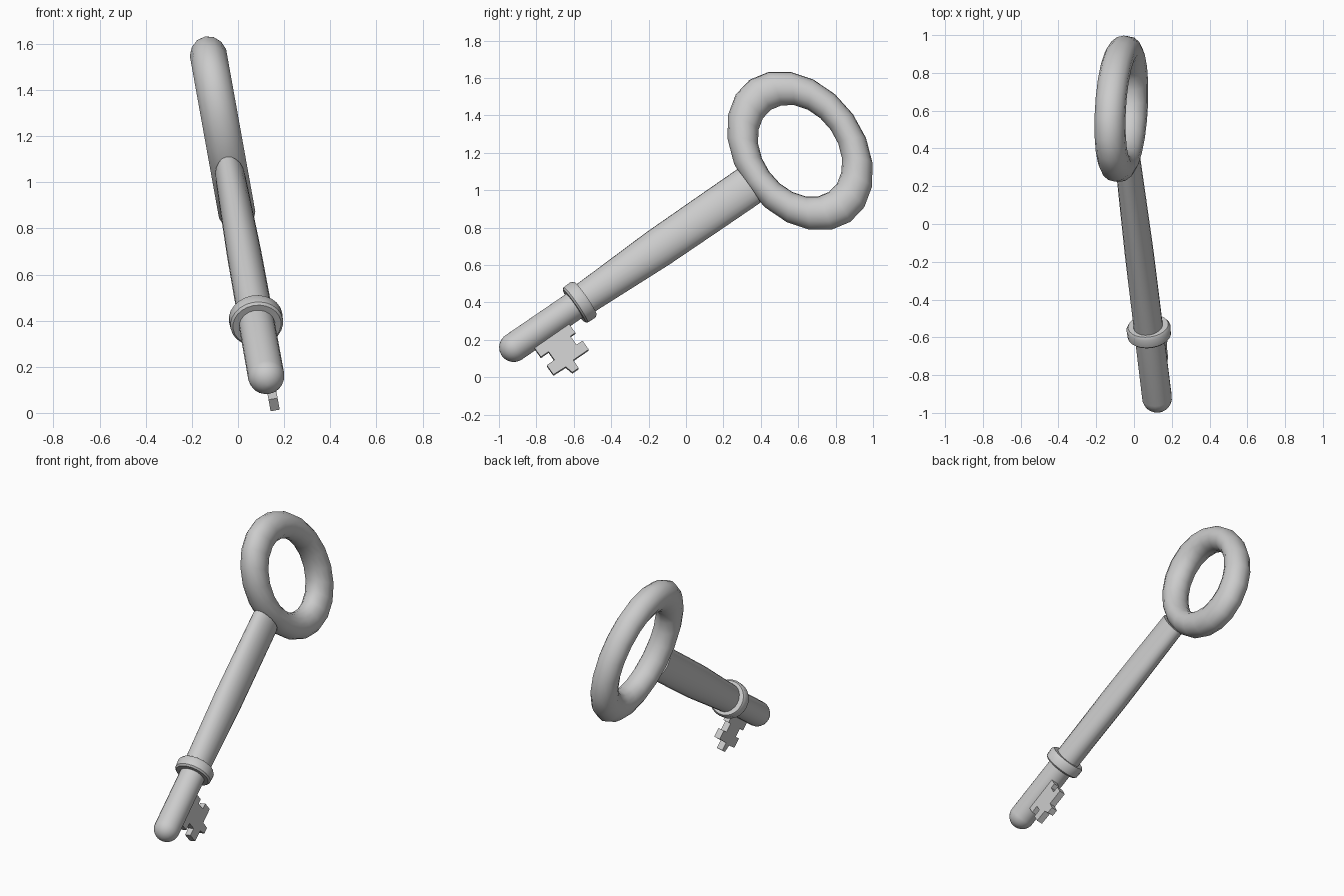
import bpy, bmesh, math
from mathutils import Matrix, Vector

if "Cube" in bpy.data.objects:
    bpy.data.objects.remove(bpy.data.objects["Cube"])

# Key frame: local X runs tip to bow, local Y across, local Z through the flat
ang = math.radians(34.9)
w = Vector((-0.177, 0, 0.984)).normalized()
yv = Vector((0, 1, 0))
d = yv * math.cos(ang) + w * math.sin(ang)
v = -yv * math.sin(ang) + w * math.cos(ang)
n = d.cross(v)
FRAME = Matrix((d, v, n)).transposed().to_4x4()
FRAME.translation = (0.122, -0.92, 0.16)


def finish(name, bm, smooth=40):
    bmesh.ops.recalc_face_normals(bm, faces=bm.faces)
    me = bpy.data.meshes.new(name)
    bm.to_mesh(me)
    bm.free()
    ob = bpy.data.objects.new(name, me)
    bpy.context.collection.objects.link(ob)
    ob.matrix_world = FRAME
    bpy.context.view_layer.objects.active = ob
    ob.select_set(True)
    if smooth:
        bpy.ops.object.shade_smooth_by_angle(angle=math.radians(smooth))
    ob.select_set(False)
    return ob


def loft(name, stations, sides=20, closed=False):
    """Elliptical rings (position, radius across, radius through)."""
    bm = bmesh.new()
    rings = []
    for s, ry, rz in stations:
        rings.append([bm.verts.new((s, ry * math.cos(2 * math.pi * i / sides),
                                    rz * math.sin(2 * math.pi * i / sides)))
                      for i in range(sides)])
    pairs = list(zip(rings, rings[1:]))
    if closed:
        pairs.append((rings[-1], rings[0]))
    else:
        bm.faces.new(rings[0])
        bm.faces.new(rings[-1])
    for a, b in pairs:
        for i in range(sides):
            j = (i + 1) % sides
            bm.faces.new((a[i], a[j], b[j], b[i]))
    return finish(name, bm)


# Rounded tip and lower rod
R = 0.079
tip = [(-R * math.cos(t), R * math.sin(t), R * math.sin(t))
       for t in (math.radians(a) for a in (5, 20, 35, 50, 65, 80, 90))]
loft("tip_rod", tip + [(0.42, 0.078, 0.078)])

# Upper shaft, swelling toward the bow
loft("shaft", [(0.40, 0.087, 0.078), (0.50, 0.09, 0.077),
               (0.94, 0.107, 0.075), (1.25, 0.109, 0.07), (1.53, 0.11, 0.065)])

# Collar with softened rim
loft("collar", [(s, r, r) for s, r in
                ((0.392, 0.07), (0.392, 0.105), (0.402, 0.115), (0.45, 0.117),
                 (0.465, 0.107), (0.465, 0.07))], sides=24, closed=True)

# Bow: oval torus
bm = bmesh.new()
MAJ, MIN = 20, 14
grid = []
for i in range(MAJ):
    a = 2 * math.pi * i / MAJ
    row = []
    for j in range(MIN):
        b = 2 * math.pi * j / MIN
        r = 0.273 + 0.073 * math.cos(b)
        row.append(bm.verts.new((1.865 + r * math.cos(a), 1.36 * r * math.sin(a),
                                 0.082 * math.sin(b))))
    grid.append(row)
for i in range(MAJ):
    for j in range(MIN):
        k, m = (i + 1) % MAJ, (j + 1) % MIN
        bm.faces.new((grid[i][j], grid[k][j], grid[k][m], grid[i][m]))
finish("bow", bm, 60)

# Bit: notched flat plate
outline = [(0.085, -0.04), (0.085, -0.13), (0.135, -0.13), (0.135, -0.185),
           (0.085, -0.185), (0.085, -0.247), (0.163, -0.25), (0.175, -0.295),
           (0.216, -0.295), (0.218, -0.243), (0.318, -0.243), (0.318, -0.185),
           (0.279, -0.185), (0.279, -0.128), (0.311, -0.128), (0.311, -0.04)]
bm = bmesh.new()
face = bm.faces.new([bm.verts.new((x, y, -0.008)) for x, y in outline])
ext = bmesh.ops.extrude_face_region(bm, geom=[face], use_keep_orig=True)
bmesh.ops.translate(bm, vec=(0, 0, 0.04),
                    verts=[g for g in ext["geom"] if isinstance(g, bmesh.types.BMVert)])
finish("bit", bm, 0)
